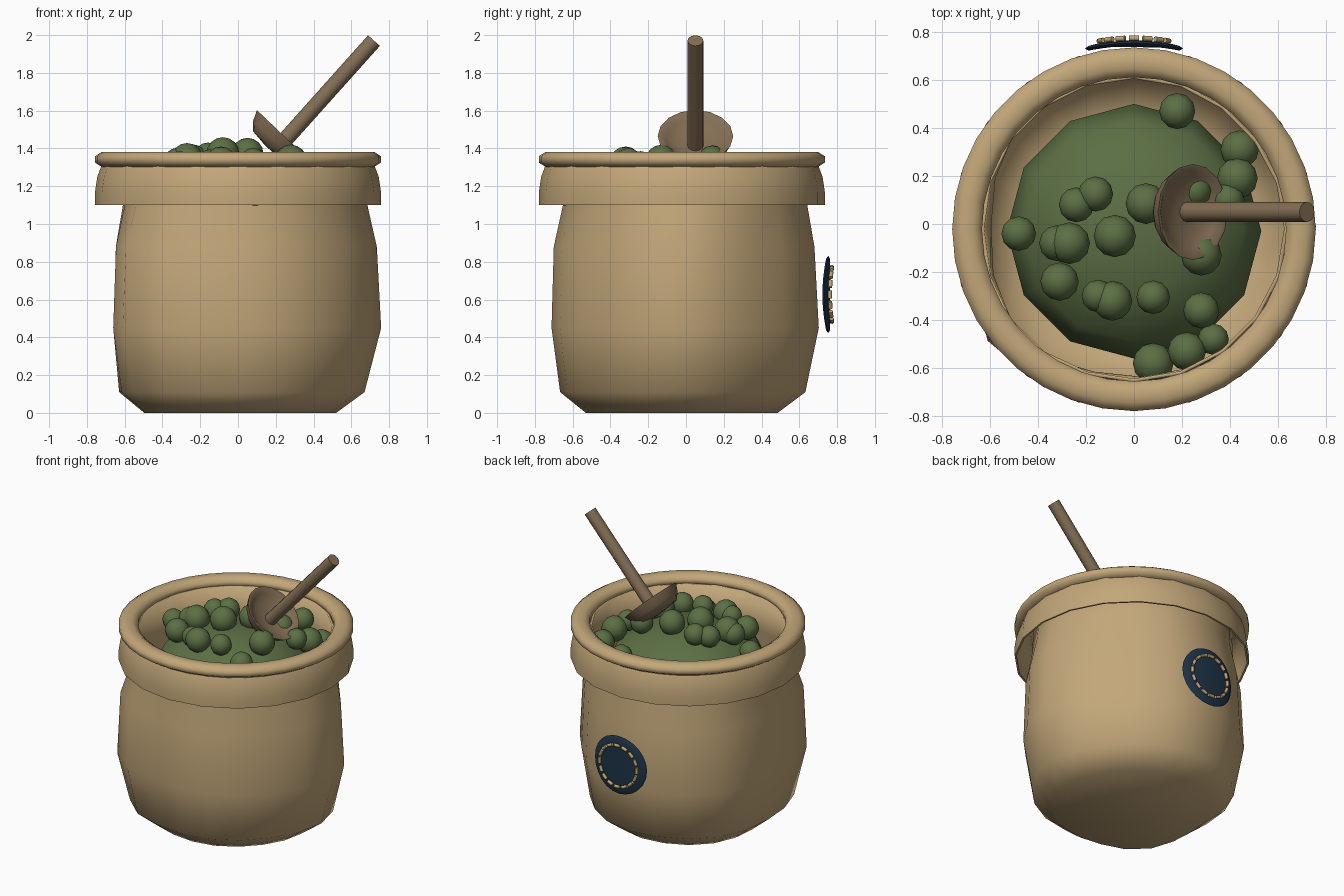
import bpy, bmesh, math
from mathutils import Vector, Matrix

if "Cube" in bpy.data.objects:
    bpy.data.objects.remove(bpy.data.objects["Cube"])


def material(name, rgb):
    m = bpy.data.materials.new(name)
    m.diffuse_color = (*rgb, 1)
    m.use_nodes = True
    m.node_tree.nodes["Principled BSDF"].inputs["Base Color"].default_value = m.diffuse_color
    return m


TAN = material("burlap tan", (0.54, 0.385, 0.192))
GREEN = material("olive green", (0.105, 0.16, 0.058))
BROWN = material("wood brown", (0.23, 0.158, 0.09))
NAVY = material("navy cloth", (0.013, 0.034, 0.066))
THREAD = material("thread tan", (0.54, 0.385, 0.18))


def finish(name, bm, mat, angle=60):
    bmesh.ops.recalc_face_normals(bm, faces=bm.faces)
    me = bpy.data.meshes.new(name)
    bm.to_mesh(me)
    bm.free()
    me.materials.append(mat)
    ob = bpy.data.objects.new(name, me)
    bpy.context.collection.objects.link(ob)
    bpy.ops.object.select_all(action='DESELECT')
    ob.select_set(True)
    bpy.context.view_layer.objects.active = ob
    bpy.ops.object.shade_smooth_by_angle(angle=math.radians(angle))
    return ob


# Uneven bulge of the sack: angle in degrees, extra radius at the belly
BULGE = [(0, 0.0), (42, -0.075), (90, 0.0), (140, 0.04), (183, -0.01),
         (220, 0.10), (263, -0.01), (320, -0.04), (360, 0.0)]


def bulge(a):
    a = math.degrees(a) % 360
    for (a0, v0), (a1, v1) in zip(BULGE, BULGE[1:]):
        if a0 <= a <= a1:
            s = (1 - math.cos(math.pi * (a - a0) / (a1 - a0))) / 2
            return v0 + (v1 - v0) * s
    return 0.0


def lathe(rings, n, closed=False, cap_first=False, cap_last=False):
    """rings: (radius, z, centre x, centre y, bulge amount)"""
    bm = bmesh.new()
    loops = []
    for r, z, cx, cy, amount in rings:
        loop = []
        for i in range(n):
            a = 2 * math.pi * i / n - math.pi / 2
            q = r + amount * bulge(a)
            loop.append(bm.verts.new((cx + q * math.cos(a), cy + q * math.sin(a), z)))
        loops.append(loop)
    pairs = list(zip(loops, loops[1:])) + ([(loops[-1], loops[0])] if closed else [])
    for a, b in pairs:
        for i in range(n):
            j = (i + 1) % n
            bm.faces.new((a[i], a[j], b[j], b[i]))
    if cap_first:
        bm.faces.new(loops[0])
    if cap_last:
        bm.faces.new(loops[-1])
    return bm


# Sack body with wall thickness
bm = lathe([(0.51, 0, 0.01, -0.025, 0.4), (0.652, 0.11, 0.018, -0.02, 0.5),
            (0.713, 0.45, 0.045, -0.01, 1.0), (0.695, 0.88, 0.04, -0.015, 0.9),
            (0.65, 1.10, 0.035, -0.008, 0.6), (0.64, 1.33, 0, -0.02, 0.1)],
           20, cap_first=True)
body = finish("sack_body", bm, TAN)
sol = body.modifiers.new("wall", 'SOLIDIFY')
sol.thickness = 0.015
sol.offset = -1

# Folded cuff, open underneath
cuff = [(0.66, 1.35), (0.715, 1.335), (0.73, 1.29), (0.745, 1.25), (0.757, 1.17),
        (0.757, 1.10), (0.745, 1.10), (0.745, 1.17), (0.715, 1.28), (0.66, 1.31)]
finish("folded_cuff", lathe([(r, z, 0, -0.022, 0) for r, z in cuff], 20, closed=True), TAN, 60)

# Rolled rim
rim = []
for k in range(8):
    t = math.pi * (2 * k + 1) / 8
    rim.append((0.695 + 0.062 * math.cos(t) / math.cos(math.pi / 8),
                1.342 + 0.040 * math.sin(t) / math.cos(math.pi / 8), 0, -0.022, 0))
finish("rolled_rim", lathe(rim, 36, closed=True), TAN, 80)

# Mound filling the sack
bm = bmesh.new()
bmesh.ops.create_uvsphere(bm, u_segments=12, v_segments=6, radius=1,
                          matrix=Matrix.Translation((0, -0.03, 1.04))
                          @ Matrix.Diagonal((0.53, 0.53, 0.30, 1)))
finish("filling_mound", bm, GREEN, 80)

# Round pieces lying on the mound: x, y, radius
balls = [(.18, .47, .075), (.44, .31, .08), (.43, .19, .085), (.39, .10, .07),
         (.05, .085, .085), (-.16, .125, .073), (-.24, .08, .073), (-.08, -.05, .088),
         (-.48, -.04, .072), (-.32, -.08, .075), (-.27, -.08, .087), (-.31, -.24, .08),
         (-.15, -.30, .068), (-.09, -.32, .083), (.08, -.305, .07), (.28, -.36, .075),
         (.33, -.48, .065), (.22, -.53, .08), (.08, -.58, .085), (.28, -.13, .085),
         (.25, .14, .075)]
bm = bmesh.new()
for x, y, r in balls:
    z = 1.09 + 0.285 * math.sqrt(max(0.02, 1 - (x * x + y * y) / 0.36))
    bmesh.ops.create_uvsphere(bm, u_segments=12, v_segments=8, radius=r,
                              matrix=Matrix.Translation((x, y, z)))
finish("round_pieces", bm, GREEN, 70)

# Scoop: shallow bowl turned around the tilted axis, plus the handle
axis = Vector((0.69, 0, 0.724))
tilt = axis.to_track_quat('Z', 'Y').to_matrix().to_4x4()
cup = [(0.05, -0.105), (0.14, -0.095), (0.175, -0.055), (0.20, 0.0),
       (0.185, 0.0), (0.155, -0.025), (0.11, -0.045), (0.05, -0.055)]
bm = lathe([(r, z, 0, 0, 0) for r, z in cup], 16, cap_first=True, cap_last=True)
bm.transform(Matrix.Translation((0.245, 0.05, 1.465)) @ tilt)
finish("scoop_bowl", bm, BROWN, 60)

start, end = Vector((0.222, 0.05, 1.415)), Vector((0.72, 0.05, 1.971))
d = end - start
bm = bmesh.new()
bmesh.ops.create_cone(bm, cap_ends=True, segments=12, radius1=0.042, radius2=0.042,
                      depth=d.length,
                      matrix=Matrix.Translation((start + end) / 2)
                      @ d.to_track_quat('Z', 'Y').to_matrix().to_4x4())
finish("scoop_handle", bm, BROWN, 50)


# Round patch on the back, bent around the sack
def bend(x, z, lift=0.0):
    return Vector((x, 0.764 - 0.55 * x * x + lift, 0.627 + z))


bm = bmesh.new()
n = 24
layers = []
for r, lift in [(0.08, 0), (0.15, 0), (0.19, -0.003), (0.205, -0.011),
                (0.19, -0.022), (0.12, -0.022)]:
    layers.append([bm.verts.new(bend(r * math.cos(2 * math.pi * i / n),
                                     r * math.sin(2 * math.pi * i / n), lift))
                   for i in range(n)])
for a, b in zip(layers, layers[1:]):
    for i in range(n):
        j = (i + 1) % n
        bm.faces.new((a[i], a[j], b[j], b[i]))
bm.faces.new(layers[0])
bm.faces.new(layers[-1])
finish("back_patch", bm, NAVY, 80)

# Ring of stitches on the patch
bm = bmesh.new()
count = 16
for k in range(count):
    t = 2 * math.pi * k / count
    h = 0.7 * math.pi / count
    p = bend(0.147 * math.cos(t - h), 0.147 * math.sin(t - h), 0.010)
    q = bend(0.147 * math.cos(t + h), 0.147 * math.sin(t + h), 0.010)
    d = q - p
    m = (Matrix.Translation((p + q) / 2)
         @ d.to_track_quat('Z', 'Y').to_matrix().to_4x4())
    bmesh.ops.create_cone(bm, cap_ends=True, segments=8, radius1=0.011, radius2=0.011,
                          depth=d.length, matrix=m)
finish("patch_stitches", bm, THREAD)
